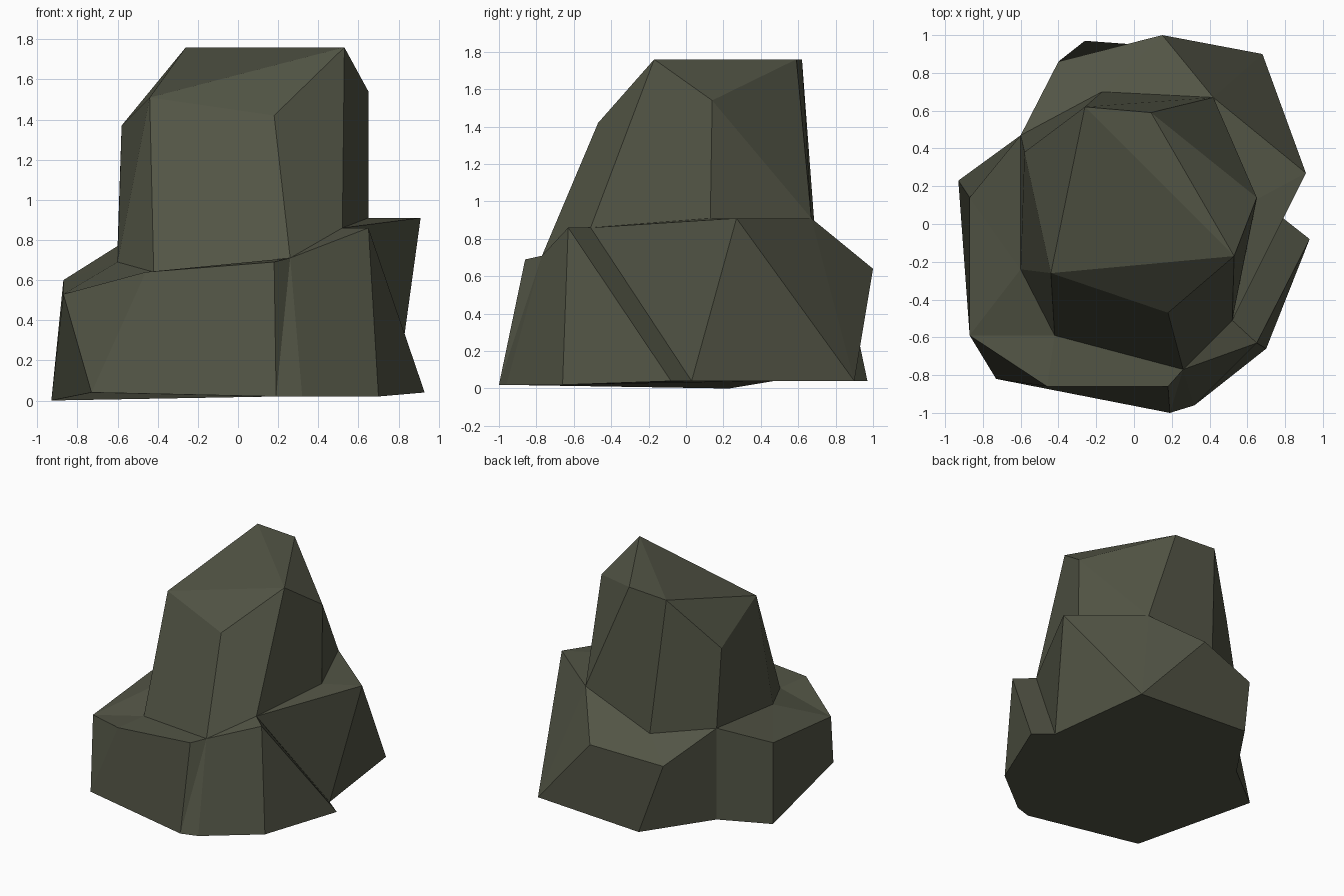
import bpy, bmesh

if "Cube" in bpy.data.objects:
    bpy.data.objects.remove(bpy.data.objects["Cube"])

# Contour rings of the rock, counter-clockwise seen from above, starting at the front
foot = [(.19, -1, .02), (.32, -.96, .02), (.70, -.66, .02), (.93, -.08, .04), (.79, .03, .04),
        (.68, .90, .04), (-.26, .97, .04), (-.60, .47, .04), (-.93, .23, 0), (-.73, -.82, .04)]
ledge = [(.18, -.86, .69), (.26, -.77, .71), (.65, -.63, .86), (.52, -.51, .86),
         (.91, .27, .91), (.42, .67, .91), (.15, 1, .64), (-.40, .86, .56),
         (-.60, .47, .77), (-.87, .14, .60), (-.87, -.59, .53), (-.46, -.86, .64)]
# The tower's waist shares three corners with the ledge
waist = [ledge[1], ledge[3], (.65, .13, .91), ledge[5], (-.17, .70, .70), ledge[8],
         (-.60, -.24, .69), (-.42, -.59, .64)]
shoulder = [(.18, -.47, 1.42), (.53, -.17, 1.76), (.65, .14, 1.54), (.09, .59, 1.76),
            (-.26, .62, 1.76), (-.58, .38, 1.37), (-.44, -.26, 1.51)]

bm = bmesh.new()
corners = {}


def corner(p):
    if p not in corners:
        corners[p] = bm.verts.new(p)
    return corners[p]


def facet(points):
    pts = list(dict.fromkeys(points))      # drop shared corners
    if len(pts) > 2:
        bm.faces.new([corner(p) for p in pts])


def zip_rings(low, up, steps):
    """Join two rings: l / u step one ring (triangle), b steps both (quad)."""
    i = j = 0
    for s in steps:
        ni, nj = i + (s in "lb"), j + (s in "ub")
        facet([low[i], low[ni % len(low)], up[nj % len(up)], up[j % len(up)]])
        i, j = ni, nj


# Underside, base walls, ledge and tower walls
facet(foot[::-1])
zip_rings(foot, ledge, "ulblbuluubbbbub")
zip_rings(ledge, waist, "lblbbblbblulb")
zip_rings(waist, shoulder, "bblubblulb")

# Tower crown facets
for tri in ((0, 1, 6), (6, 1, 4), (1, 3, 4), (1, 2, 3), (4, 5, 6)):
    facet([shoulder[k] for k in tri])

bmesh.ops.recalc_face_normals(bm, faces=bm.faces)
mesh = bpy.data.meshes.new("rock")
bm.to_mesh(mesh)
bm.free()

stone = bpy.data.materials.new("dark olive stone")
stone.diffuse_color = (.085, .09, .06, 1)
stone.use_nodes = True
stone.node_tree.nodes["Principled BSDF"].inputs["Base Color"].default_value = stone.diffuse_color
mesh.materials.append(stone)
rock = bpy.data.objects.new("rock", mesh)
bpy.context.collection.objects.link(rock)
